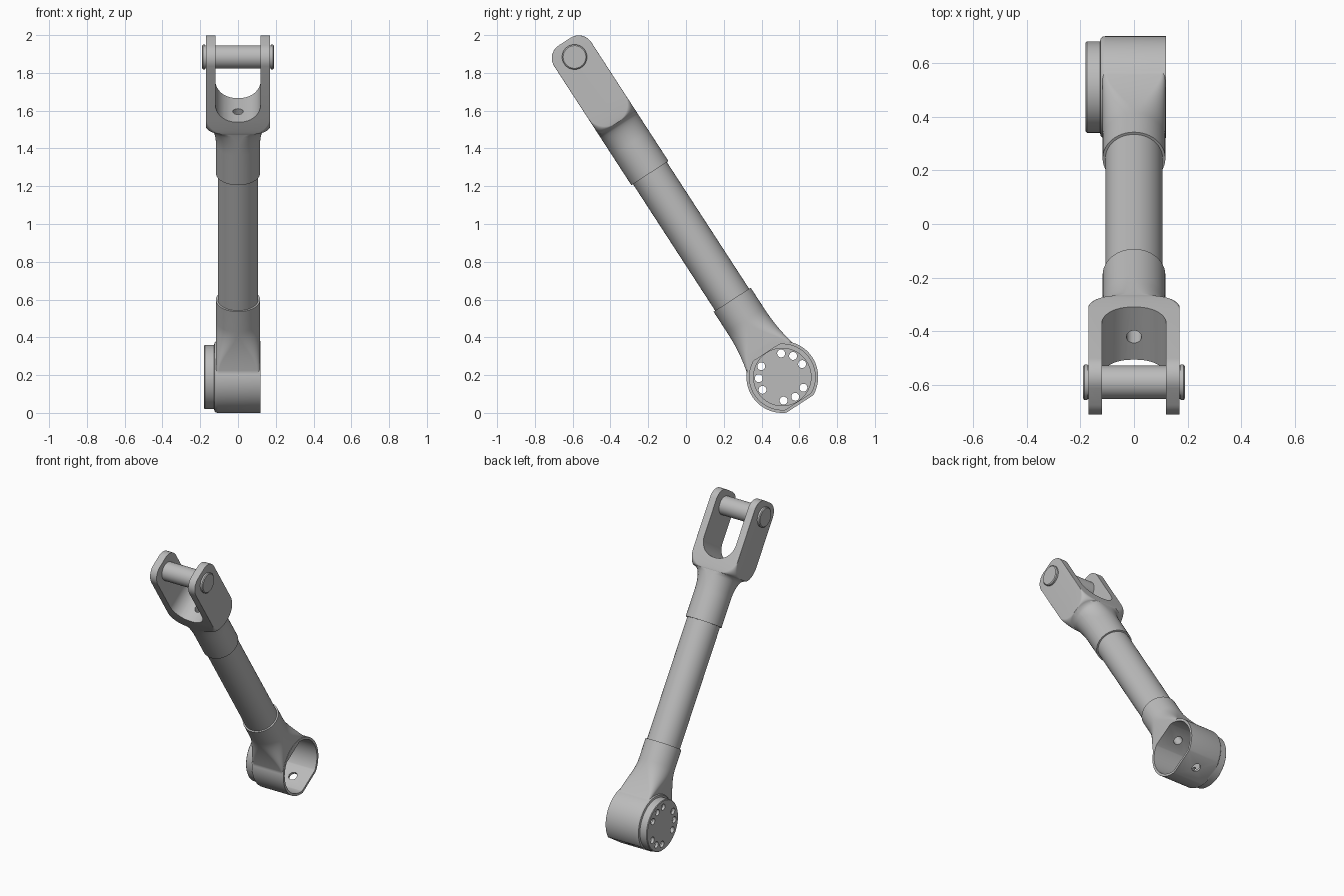
import bpy, bmesh, math
from mathutils import Matrix, Vector

cube = bpy.data.objects.get("Cube")
if cube:
    bpy.data.objects.remove(cube, do_unlink=True)

# Link frame: X across, Z along the rod from hub centre to pin
FRAME = Matrix.Translation((0, 0.51, 0.19)) @ Matrix.Rotation(math.radians(33), 4, 'X')
R = 0.117            # sleeve radius and half width of the fork arms
SLEEVE_LOW, SLEEVE_HIGH, PIN_T = 0.488, 1.287, 2.02

grey = bpy.data.materials.new("plain grey metal")
grey.use_nodes = True
grey.diffuse_color = (0.5, 0.5, 0.5, 1)
grey.node_tree.nodes["Principled BSDF"].inputs["Base Color"].default_value = (0.5, 0.5, 0.5, 1)


def loft(name, rings):
    """Skin a list of equal-length closed rings and cap both ends."""
    bm = bmesh.new()
    loops = [[bm.verts.new(p) for p in ring] for ring in rings]
    n = len(loops[0])
    for lo, hi in zip(loops, loops[1:]):
        for i in range(n):
            j = (i + 1) % n
            bm.faces.new((lo[i], lo[j], hi[j], hi[i]))
    bm.faces.new(loops[0][::-1])
    bm.faces.new(loops[-1])
    bmesh.ops.recalc_face_normals(bm, faces=bm.faces)
    mesh = bpy.data.meshes.new(name)
    bm.to_mesh(mesh)
    bm.free()
    mesh.materials.append(grey)
    obj = bpy.data.objects.new(name, mesh)
    bpy.context.collection.objects.link(obj)
    obj.matrix_world = FRAME
    return obj


def lathe(name, profile, axis='Z', centre=(0, 0, 0), sides=64):
    """Turn (position, radius) pairs around an axis."""
    rings = []
    for pos, rad in profile:
        ring = []
        for i in range(sides):
            a = math.tau * i / sides
            u, v = rad * math.cos(a), rad * math.sin(a)
            p = (pos, u, v) if axis == 'X' else (u, v, pos)
            ring.append(Vector(p) + Vector(centre))
        rings.append(ring)
    return loft(name, rings)


def round_rect(a, b, r, t, steps=12):
    """Rounded rectangle section with half sizes a, b at height t."""
    r = min(max(r, 0.002), a, b)
    pts = []
    for k, (sx, sy) in enumerate(((1, 1), (-1, 1), (-1, -1), (1, -1))):
        for i in range(steps + 1):
            # tiny offset keeps neighbouring corners from meeting
            ang = math.pi / 2 * (k + 0.01 + 0.98 * i / steps)
            pts.append((sx * (a - r) + r * math.cos(ang), sy * (b - r) + r * math.sin(ang), t))
    return pts


def box(name, lo, hi):
    return loft(name, [[(x, y, z) for x, y in ((lo[0], lo[1]), (hi[0], lo[1]), (hi[0], hi[1]), (lo[0], hi[1]))]
                       for z in (lo[2], hi[2])])


def combine(obj, other, operation):
    bpy.context.view_layer.update()
    mod = obj.modifiers.new(operation, 'BOOLEAN')
    mod.object, mod.operation, mod.solver = other, operation, 'EXACT'
    other.hide_render = True
    bpy.context.view_layer.objects.active = obj
    bpy.ops.object.modifier_apply(modifier=mod.name)
    bpy.data.objects.remove(other, do_unlink=True)


def smoothstep(x):
    x = min(max(x, 0), 1)
    return x * x * (3 - 2 * x)


# Rod between the two sleeves
rod = lathe("rod", [(SLEEVE_LOW - 0.05, 0.107), (SLEEVE_HIGH + 0.05, 0.107)])

# Fork: round sleeve flaring into two flat arms with rounded tips
sections = [round_rect(R, R, R, SLEEVE_HIGH)]
ARM_LOW, ARM_OUT, TIP_R = 1.605, 0.17, 0.08
for i in range(13):
    s = i / 12                      # concave flare
    t = 1.47 + (ARM_LOW - 1.47) * s
    a = R + (ARM_OUT - R) * (1 - math.sqrt(1 - s ** 2)) if s < 1 else ARM_OUT
    sections.append(round_rect(a, R, R, t))
for i in range(1, 13):              # round foot of the arms
    ang = math.pi / 2 * i / 12
    sections.append(round_rect(ARM_OUT, R, R * (1 - math.sin(ang)), ARM_LOW + R * (1 - math.cos(ang))))
for i in range(11):                 # rounded tip corners
    ang = math.pi / 2 * i / 10
    sections.append(round_rect(ARM_OUT, R - TIP_R + TIP_R * math.cos(ang), 0, 2.037 + TIP_R * math.sin(ang)))
fork = loft("fork", sections)

# U-shaped slot and axial bore in the fork
SLOT, FLOOR, CR = 0.12, 1.685, 0.11
outline = [(SLOT, 2.3), (-SLOT, 2.3)]
for side in (-1, 1):
    for i in range(13):
        ang = math.pi / 2 * i / 12
        if side > 0:
            ang = math.pi / 2 - ang
        outline.append((side * (SLOT - CR + CR * math.cos(ang)), FLOOR + CR - CR * math.sin(ang)))
combine(fork, loft("slot_cutter", [[(x, y, t) for x, t in outline] for y in (-0.3, 0.3)]), 'DIFFERENCE')
combine(fork, lathe("bore_cutter", [(1.5, 0.028), (1.9, 0.028)], centre=(0, -0.015, 0), sides=32), 'DIFFERENCE')

# Headed pin through the fork arms
pin = lathe("pin", [(-0.19, 0.06), (-0.185, 0.066), (-0.174, 0.066), (-0.174, 0.062),
                    (0.174, 0.062), (0.174, 0.066), (0.185, 0.066), (0.19, 0.06)],
            'X', (0, 0, PIN_T))

# Hub drum with a stepped flange on one end and a flat at the foot
HUB_R = 0.19
hub = lathe("hub", [(-0.18, 0.166), (-0.176, 0.17), (-0.127, 0.17), (-0.124, 0.182),
                    (-0.117, 0.188), (-0.107, HUB_R), (0.119, HUB_R)], 'X', sides=96)
combine(hub, box("flat_cutter", (-0.15, -0.3, -0.3), (0.3, 0.3, -0.17)), 'DIFFERENCE')

# Neck: round sleeve widening into the drum
sections = []
for i in range(17):
    t = 0.1 + 0.26 * i / 16
    u = smoothstep((t - 0.12) / 0.24)
    widen = 0.026 * max(0, (0.36 - t) / 0.23) ** 2.2
    sections.append(round_rect(R, R + widen, 0.015 + (R - 0.015) * u, t))
sections.append(round_rect(R, R, R, SLEEVE_LOW))
combine(hub, loft("neck", sections), 'UNION')

# Hollow of the drum, open on one side, flattened along the rod
cavity = lathe("cavity_cutter", [(-0.11, 0.174), (0.3, 0.174)], 'X', sides=96)
for lo, hi in ((-0.4, -0.154), (0.154, 0.4)):
    combine(cavity, box("trim", (-0.5, -0.4, lo), (0.5, 0.4, hi)), 'DIFFERENCE')
combine(hub, cavity, 'DIFFERENCE')
combine(hub, lathe("recess_cutter", [(-0.16, 0.152), (0.0, 0.152)], 'X', sides=96), 'DIFFERENCE')

# Axial bore through foot and neck
combine(hub, lathe("bore_cutter", [(-0.3, 0.028), (0.3, 0.028)], sides=32), 'DIFFERENCE')

# Three groups of three holes in the end plate
for group in range(3):
    for step in (-30, 0, 30):
        a = math.radians(63 - 33 + 120 * group + step)
        c = (0, 0.125 * math.cos(a), 0.125 * math.sin(a))
        combine(hub, lathe("hole_cutter", [(-0.25, 0.021), (-0.12, 0.021)], 'X', c, 24), 'DIFFERENCE')

# Smooth curved faces, keep edges crisp
bpy.ops.object.select_all(action='DESELECT')
for obj in (rod, fork, pin, hub):
    obj.select_set(True)
bpy.context.view_layer.objects.active = hub
bpy.ops.object.shade_smooth_by_angle(angle=math.radians(30))
